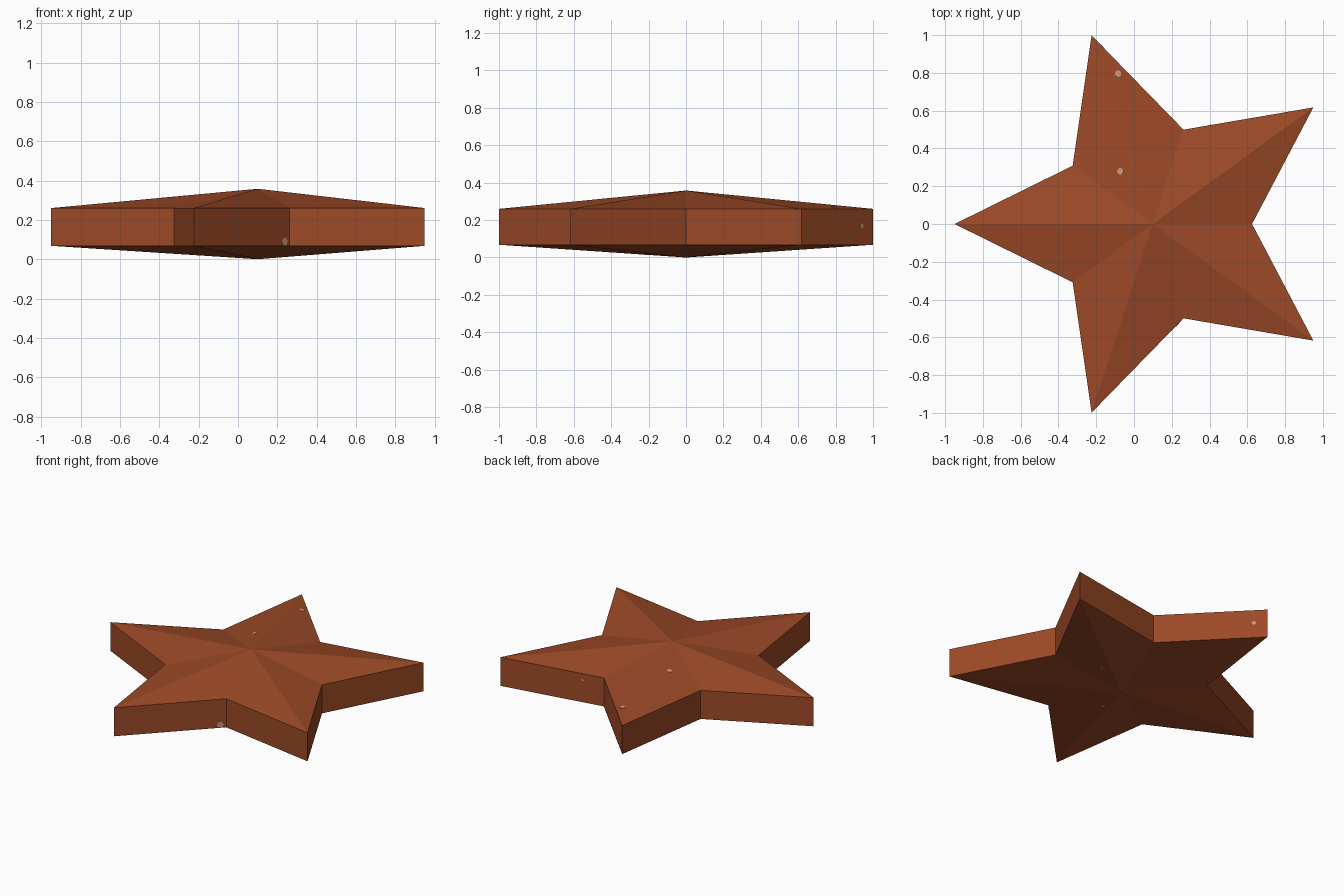
import bpy, bmesh, math
from mathutils import Vector
from mathutils.bvhtree import BVHTree

if "Cube" in bpy.data.objects:
    bpy.data.objects.remove(bpy.data.objects["Cube"])

CX, OUTER, INNER = 0.10, 1.05, 0.525
Z_LOW, Z_HIGH, Z_TOP = 0.068, 0.26, 0.358


def material(name, rgb):
    m = bpy.data.materials.new(name)
    m.diffuse_color = (*rgb, 1)
    m.use_nodes = True
    m.node_tree.nodes["Principled BSDF"].inputs["Base Color"].default_value = m.diffuse_color
    return m


def add_object(name, bm, mat):
    me = bpy.data.meshes.new(name)
    bm.to_mesh(me)
    me.materials.append(mat)
    ob = bpy.data.objects.new(name, me)
    bpy.context.collection.objects.link(ob)
    return ob


rust = material("rust_brown", (0.335, 0.068, 0.020))
pale = material("pale_chip", (0.60, 0.31, 0.21))

# Star body: upright rim with a shallow pyramid above and below
bm = bmesh.new()
rings = []
for z in (Z_LOW, Z_HIGH):
    ring = []
    for i in range(10):
        a = math.radians(36 * i)
        r = OUTER if i % 2 else INNER
        ring.append(bm.verts.new((CX + r * math.cos(a), r * math.sin(a), z)))
    rings.append(ring)
bottom = bm.verts.new((CX, 0, 0))
top = bm.verts.new((CX, 0, Z_TOP))
low, high = rings
for i in range(10):
    j = (i + 1) % 10
    bm.faces.new((low[i], low[j], high[j], high[i]))
    bm.faces.new((high[i], high[j], top))
    bm.faces.new((low[j], low[i], bottom))
bm.normal_update()
add_object("star_body", bm, rust)
surface = BVHTree.FromBMesh(bm)
bm.free()

# Small pale paint chips lying on the nearest surface: (point, radius)
chips = [
    ((-0.08, 0.80, 0.30), 0.018),
    ((-0.08, 0.28, 0.35), 0.018),
    ((0.24, -0.53, 0.09), 0.022),
    ((-0.165, 0.94, 0.17), 0.013),
    ((0.40, 0.53, 0.22), 0.008),
    ((0.36, 0.12, 0.0), 0.010),
    ((0.055, -0.225, 0.0), 0.012),
]
bm = bmesh.new()
for point, radius in chips:
    loc, normal, _, _ = surface.find_nearest(Vector(point))
    mat = normal.to_track_quat('Z', 'Y').to_matrix().to_4x4()
    mat.translation = loc
    bmesh.ops.create_cone(bm, cap_ends=True, segments=7, radius1=radius,
                          radius2=radius, depth=0.004, matrix=mat)
add_object("paint_chips", bm, pale)
bm.free()
